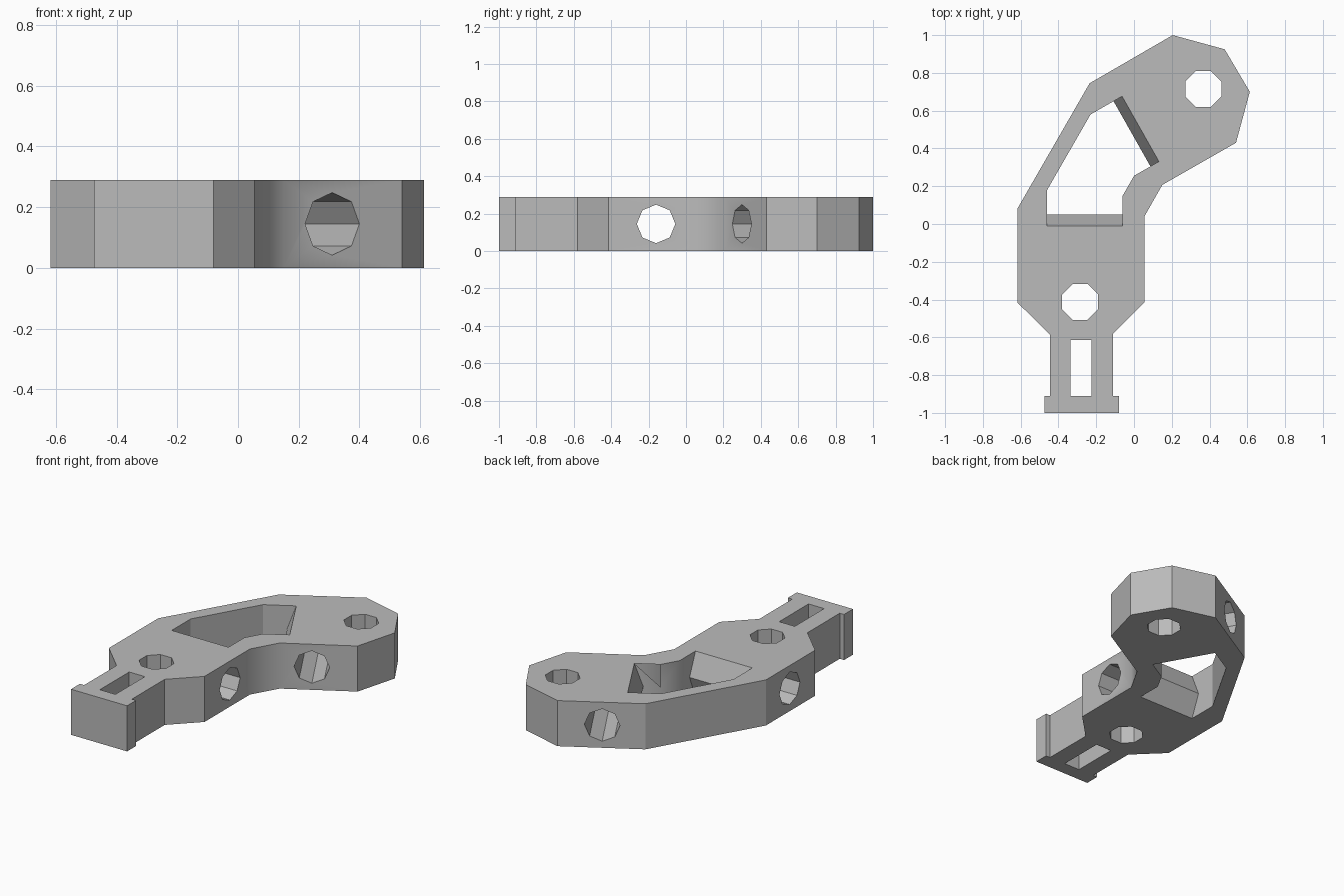
import bpy, bmesh
from math import radians
from mathutils import Matrix

if "Cube" in bpy.data.objects:
    bpy.data.objects.remove(bpy.data.objects["Cube"], do_unlink=True)

HEIGHT = 0.29
MID = HEIGHT / 2


def make_object(name, bm):
    bmesh.ops.recalc_face_normals(bm, faces=bm.faces)
    mesh = bpy.data.meshes.new(name)
    bm.to_mesh(mesh)
    bm.free()
    obj = bpy.data.objects.new(name, mesh)
    bpy.context.collection.objects.link(obj)
    return obj


def loft(name, rings):
    """Solid through stacked rings, each given as (z, outline)."""
    bm = bmesh.new()
    loops = [[bm.verts.new((x, y, z)) for x, y in pts] for z, pts in rings]
    n = len(loops[0])
    for low, high in zip(loops, loops[1:]):
        for i in range(n):
            j = (i + 1) % n
            bm.faces.new((low[i], low[j], high[j], high[i]))
    bm.faces.new(loops[0][::-1])
    bm.faces.new(loops[-1])
    return make_object(name, bm)


def pin(name, centre, rotation):
    """Eight-sided cutter for a pin or cord hole."""
    bm = bmesh.new()
    bmesh.ops.create_cone(bm, cap_ends=True, segments=8, radius1=0.103,
                          radius2=0.103, depth=2,
                          matrix=Matrix.Translation(centre) @ rotation)
    return make_object(name, bm)


def cut(target, cutter):
    cutter.hide_render = True
    mod = target.modifiers.new("cut", 'BOOLEAN')
    mod.operation = 'DIFFERENCE'
    mod.solver = 'EXACT'
    mod.object = cutter
    bpy.context.view_layer.objects.active = target
    bpy.ops.object.modifier_apply(modifier=mod.name)
    bpy.data.objects.remove(cutter, do_unlink=True)


# Bent bracket plate with a flanged stem
outline = [(-0.475, -1), (-0.08, -1), (-0.08, -0.91), (-0.11, -0.91),
           (-0.11, -0.58), (0.055, -0.415), (0.055, 0.04), (0.15, 0.207),
           (0.54, 0.43), (0.613, 0.7), (0.48, 0.925), (0.205, 1),
           (-0.235, 0.745), (-0.618, 0.08), (-0.618, -0.415), (-0.445, -0.585),
           (-0.445, -0.91), (-0.475, -0.91)]
bracket = loft("bracket", [(0, outline), (HEIGHT, outline)])


# Central window: its two end walls swell inward to a ridge at mid height
def window(t):
    front = 0.05 - 0.06 * t
    dx, dy = 0.045 * t, 0.026 * t
    return [(-0.46, front), (-0.06, front), (-0.06, 0.15), (0, 0.255),
            (0.087, 0.305), (0.087, 0.305), (-0.108, 0.65), (-0.23, 0.58),
            (-0.46, 0.18)][:4] + [(0.087 + dx, 0.305 + dy),
            (-0.108 + dx, 0.65 + dy), (-0.23, 0.58), (-0.46, 0.18)]


spread = 1.2
cut(bracket, loft("window_cutter", [(MID - MID * spread, window(spread)),
                                    (MID, window(0)),
                                    (MID + MID * spread, window(spread))]))

# Slot through the stem
slot = [(-0.335, -0.91), (-0.225, -0.91), (-0.225, -0.615), (-0.335, -0.615)]
cut(bracket, loft("slot_cutter", [(-0.1, slot), (HEIGHT + 0.1, slot)]))

# Upright pin holes
turn = Matrix.Rotation(radians(22.5), 4, 'Z')
for x, y in ((-0.285, -0.412), (0.367, 0.715)):
    cut(bracket, pin("pin_cutter", (x, y, MID), turn))

# Sideways holes, square to the side walls of each arm
across = Matrix.Rotation(radians(90), 4, 'Y')
cut(bracket, pin("lower_cross_cutter", (-0.28, -0.16, MID), across))
slanted = Matrix.Rotation(radians(120), 4, 'Z') @ across
cut(bracket, pin("upper_cross_cutter", (0.14, 0.594, MID), slanted))

# Smooth only the soft inner bend, keep all other edges sharp
bm = bmesh.new()
bm.from_mesh(bracket.data)
for f in bm.faces:
    f.smooth = True
for e in bm.edges:
    x = (e.verts[0].co.x + e.verts[1].co.x) / 2
    e.smooth = e.calc_face_angle(3) < (0.6 if x > -0.08 else 0.02)
bm.to_mesh(bracket.data)
bm.free()

# Plain grey
grey = bpy.data.materials.new("plain grey")
grey.use_nodes = True
colour = (0.5, 0.5, 0.5, 1)
grey.diffuse_color = colour
grey.node_tree.nodes["Principled BSDF"].inputs["Base Color"].default_value = colour
bracket.data.materials.clear()
bracket.data.materials.append(grey)
